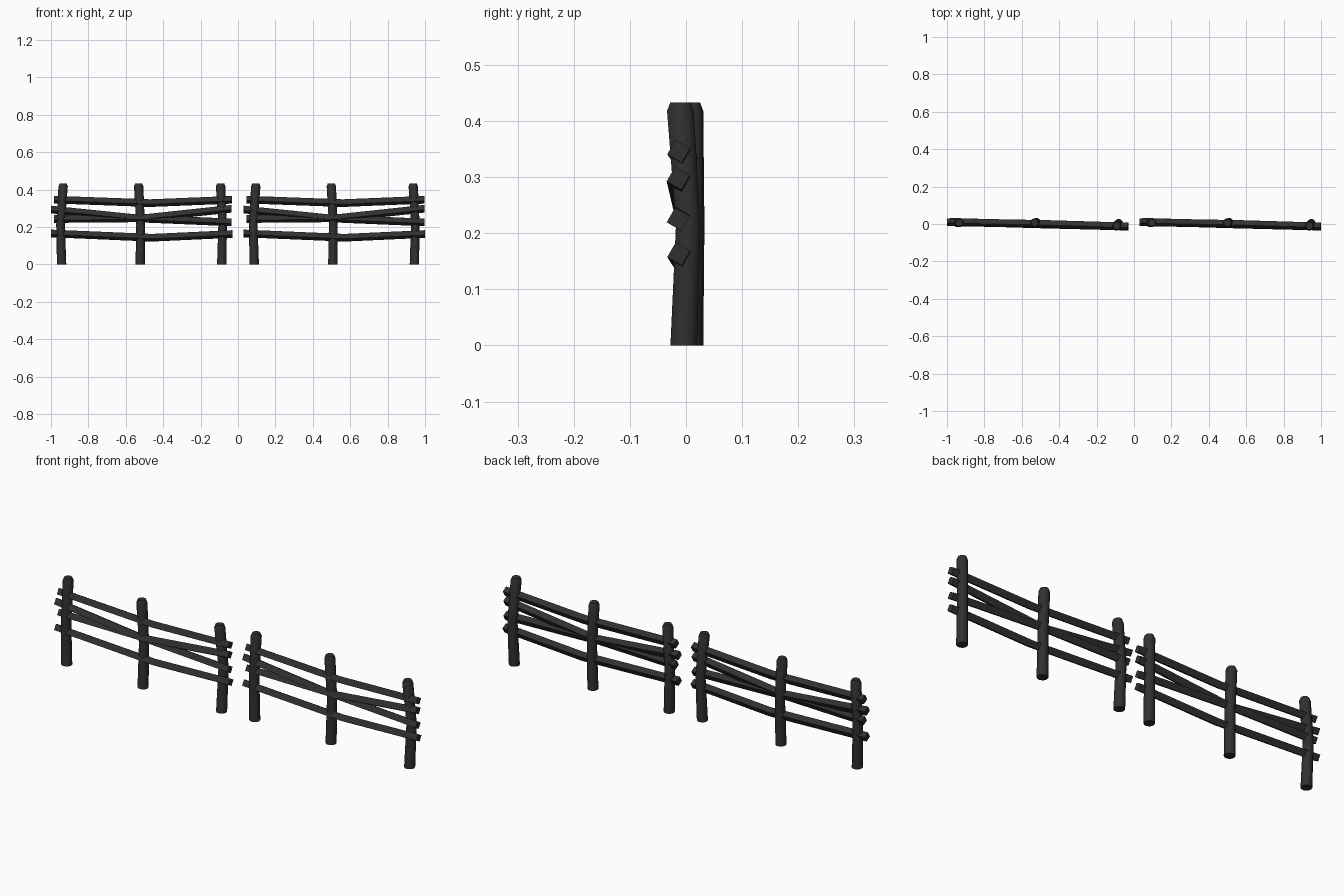
import bpy, bmesh
from math import cos, sin, pi, radians
from mathutils import Vector

if "Cube" in bpy.data.objects:
    bpy.data.objects.remove(bpy.data.objects["Cube"])


def make_mesh(name, rings, mat, angle):
    """Skin a list of equal-sized vertex rings and cap both ends."""
    bm = bmesh.new()
    loops = [[bm.verts.new(p) for p in ring] for ring in rings]
    n = len(rings[0])
    for a, b in zip(loops, loops[1:]):
        for i in range(n):
            j = (i + 1) % n
            bm.faces.new((a[i], a[j], b[j], b[i]))
    bm.faces.new(loops[0][::-1])
    bm.faces.new(loops[-1])
    bmesh.ops.recalc_face_normals(bm, faces=bm.faces[:])
    me = bpy.data.meshes.new(name)
    bm.to_mesh(me)
    bm.free()
    ob = bpy.data.objects.new(name, me)
    bpy.context.collection.objects.link(ob)
    me.materials.append(mat)
    if angle:
        me.shade_smooth()
        me.set_sharp_from_angle(angle=radians(angle))
    return ob


def post(name, path, mat, sides=10):
    """Round, slightly bent post; path holds (x, y, z, radius)."""
    rings = [[(x + r * cos(2 * pi * i / sides), y + r * sin(2 * pi * i / sides), z)
              for i in range(sides)] for x, y, z, r in path]
    return make_mesh(name, rings, mat, 40)


def rail(name, path, mat, size=0.030, tilt=-30):
    """Square rail twisted about its length; path holds (x, y, z)."""
    r = size / 2 ** 0.5
    angles = [radians(tilt + 45 + 90 * i) for i in range(4)]
    rings = [[Vector(p) + Vector((0, r * cos(a), r * sin(a))) for a in angles]
             for p in path]
    return make_mesh(name, rings, mat, 0)


wood = bpy.data.materials.new("dark_wood")
wood.diffuse_color = (0.03, 0.03, 0.03, 1)
wood.use_nodes = True
wood.node_tree.nodes["Principled BSDF"].inputs["Base Color"].default_value = wood.diffuse_color

# bottom, middle and top centres of the three posts in one section
POSTS = [
    ((-0.943, 0.007), (-0.949, 0.011), (-0.935, 0.007)),
    ((-0.523, 0.004), (-0.521, 0.009), (-0.531, 0.006)),
    ((-0.087, -0.004), (-0.082, 0.004), (-0.093, -0.010)),
]

# left, middle and right points of the four rails in one section
RAILS = [
    ((-0.985, 0.010, 0.347), (-0.470, 0.000, 0.328), (-0.032, -0.013, 0.346)),
    ((-1.000, 0.010, 0.294), (-0.530, 0.000, 0.246), (-0.034, -0.014, 0.225)),
    ((-0.985, 0.012, 0.243), (-0.510, -0.002, 0.247), (-0.034, -0.014, 0.298)),
    ((-1.000, 0.010, 0.166), (-0.460, 0.000, 0.143), (-0.030, -0.013, 0.163)),
]

# two identical sections side by side
for side, dx in (("left", 0.0), ("right", 1.03)):
    for i, (b, m, t) in enumerate(POSTS, 1):
        post(f"{side}_post_{i}", [
            (b[0] + dx, b[1], 0.0, 0.025),
            (m[0] + dx, m[1], 0.215, 0.023),
            (t[0] + dx, t[1], 0.418, 0.025),
            (t[0] + dx, t[1], 0.433, 0.019)], wood)
    for i, path in enumerate(RAILS, 1):
        rail(f"{side}_rail_{i}", [(x + dx, y, z) for x, y, z in path], wood)
